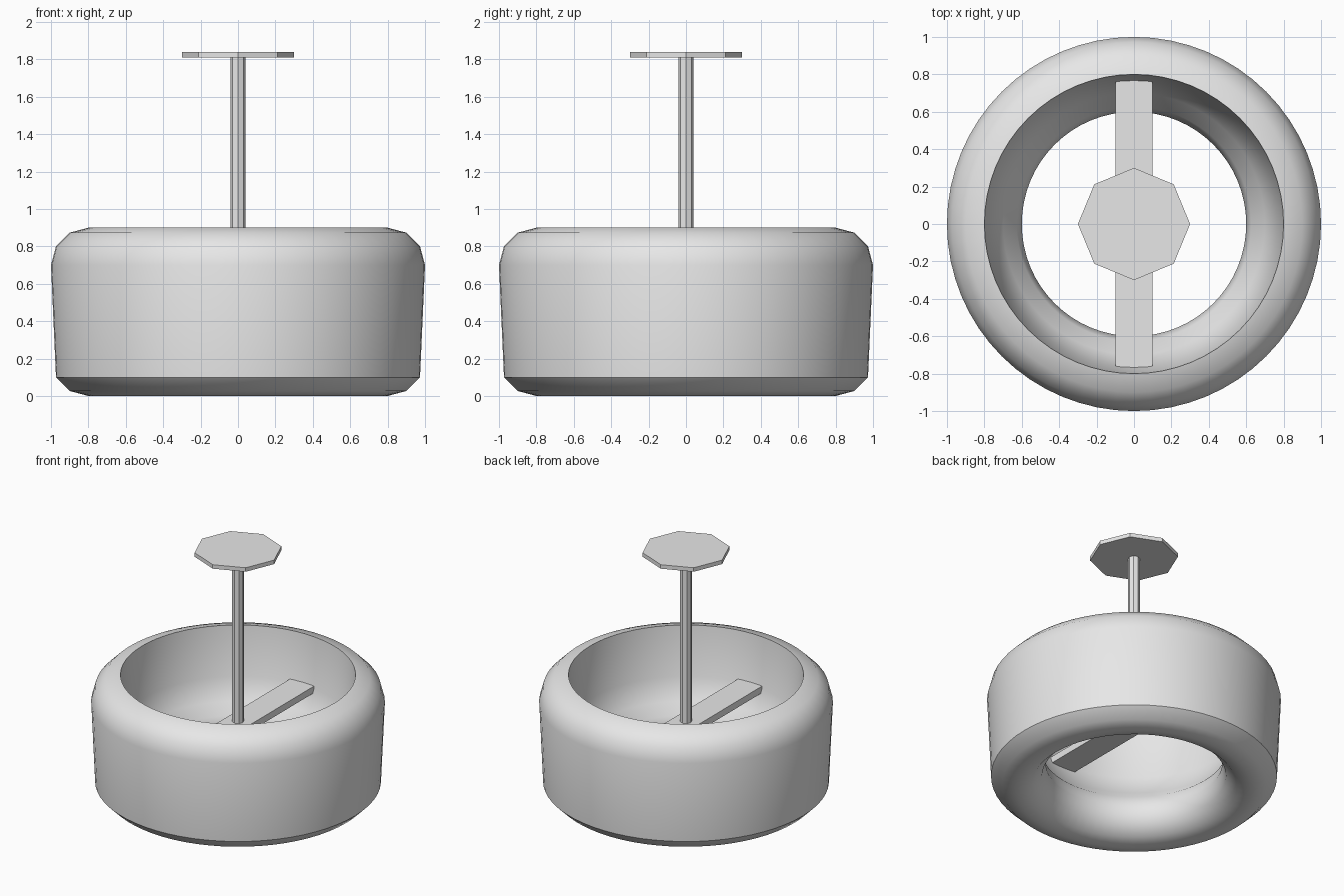
import bpy, bmesh, math
from mathutils import Matrix

if "Cube" in bpy.data.objects:
    bpy.data.objects.remove(bpy.data.objects["Cube"])

grey = bpy.data.materials.new("light_grey")
grey.diffuse_color = (0.8, 0.8, 0.8, 1)
grey.use_nodes = True
grey.node_tree.nodes["Principled BSDF"].inputs["Base Color"].default_value = grey.diffuse_color


def finish(bm, name):
    bmesh.ops.recalc_face_normals(bm, faces=bm.faces)
    mesh = bpy.data.meshes.new(name)
    bm.to_mesh(mesh)
    bm.free()
    mesh.materials.append(grey)
    ob = bpy.data.objects.new(name, mesh)
    bpy.context.collection.objects.link(ob)
    return ob


def octagon_prism(name, radius, z0, z1):
    bm = bmesh.new()
    bmesh.ops.create_cone(bm, cap_ends=True, segments=8, radius1=radius, radius2=radius,
                          depth=z1 - z0, matrix=Matrix.Translation((0, 0, (z0 + z1) / 2)))
    return finish(bm, name)


def arc(z, start, end):
    """Points every 30 degrees on a circle of radius 0.2 around (0.8, z)."""
    return [(0.8 + 0.2 * math.cos(math.radians(a)), z + 0.2 * math.sin(math.radians(a)))
            for a in range(start, end - 1, -30)]


# Padded ring: rounded top shoulder, tapered wall, rounded bottom lip, sloping inside
profile = arc(0.7, 90, 0) + arc(0.2, -30, -240) + [(0.765, 0.53)]
SEG = 64
bm = bmesh.new()
rings = []
for s in range(SEG):
    t = 2 * math.pi * s / SEG
    rings.append([bm.verts.new((r * math.cos(t), r * math.sin(t), z)) for r, z in profile])
n = len(profile)
for s in range(SEG):
    a, b = rings[s], rings[(s + 1) % SEG]
    for i in range(n):
        j = (i + 1) % n
        bm.faces.new((a[i], b[i], b[j], a[j]))
ring = finish(bm, "ring_body")
bpy.context.view_layer.objects.active = ring
ring.select_set(True)
bpy.ops.object.shade_smooth_by_angle(angle=math.radians(35))
ring.select_set(False)

# Crossbar spanning the opening
bm = bmesh.new()
bmesh.ops.create_cube(bm, size=1, matrix=Matrix.Translation((0, 0, 0.525))
                      @ Matrix.Diagonal((0.2, 1.54, 0.05, 1)))
finish(bm, "crossbar")

# Central pole and the plate on top of it
octagon_prism("pole", 0.04, 0.52, 1.815)
octagon_prism("top_plate", 0.3, 1.81, 1.84)
